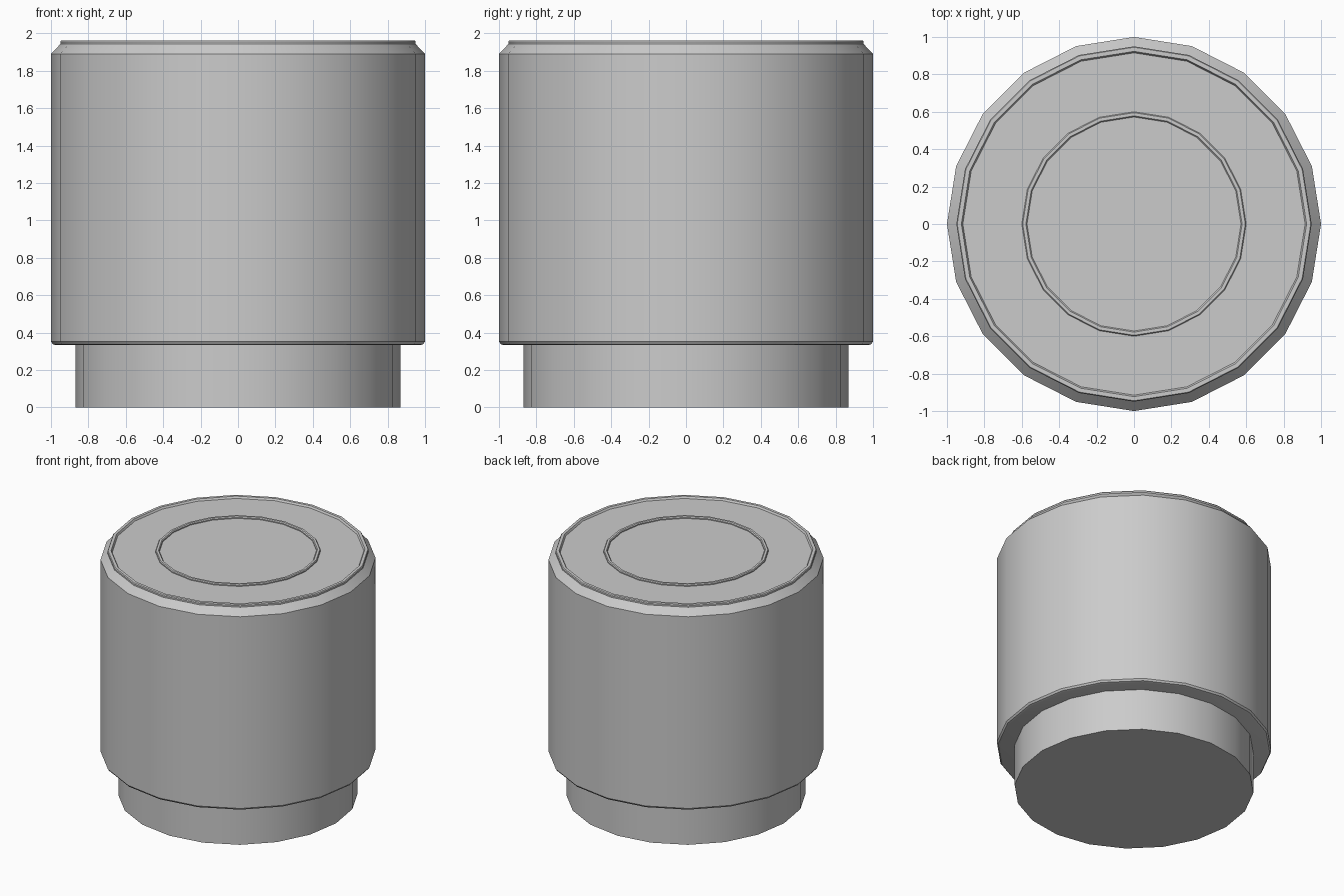
import bpy
import bmesh
from math import cos, sin, tau, radians

if "Cube" in bpy.data.objects:
    bpy.data.objects.remove(bpy.data.objects["Cube"])

SIDES = 20


def lathe(name, profile, closed=False):
    """Spin (radius, z) points about z; open profiles get flat end caps."""
    bm = bmesh.new()
    rings = [[bm.verts.new((r * cos(tau * i / SIDES), r * sin(tau * i / SIDES), z))
              for i in range(SIDES)] for r, z in profile]
    pairs = list(zip(rings, rings[1:]))
    if closed:
        pairs.append((rings[-1], rings[0]))
    else:
        bm.faces.new(rings[0][::-1])
        bm.faces.new(rings[-1])
    for a, b in pairs:
        for i in range(SIDES):
            j = (i + 1) % SIDES
            bm.faces.new((a[i], a[j], b[j], b[i]))
    bmesh.ops.recalc_face_normals(bm, faces=bm.faces)
    mesh = bpy.data.meshes.new(name)
    bm.to_mesh(mesh)
    bm.free()
    obj = bpy.data.objects.new(name, mesh)
    bpy.context.collection.objects.link(obj)
    bpy.ops.object.select_all(action='DESELECT')
    obj.select_set(True)
    bpy.context.view_layer.objects.active = obj
    bpy.ops.object.shade_smooth_by_angle(angle=radians(30))
    return obj


# Narrow foot
lathe("base", [(0.87, 0), (0.87, 0.335)])

# Main drum with bevelled lower edge, chamfered shoulder and raised rim
lathe("body", [(0.975, 0.333), (0.99, 0.338), (1.0, 0.352), (1.0, 1.89),
               (0.95, 1.943), (0.95, 1.955), (0.945, 1.962),
               (0.923, 1.962), (0.915, 1.947)])

# Thin raised ring on the top face
lathe("top_ring", [(0.60, 1.94), (0.60, 1.955), (0.595, 1.962),
                   (0.578, 1.962), (0.572, 1.955), (0.572, 1.94)], closed=True)
